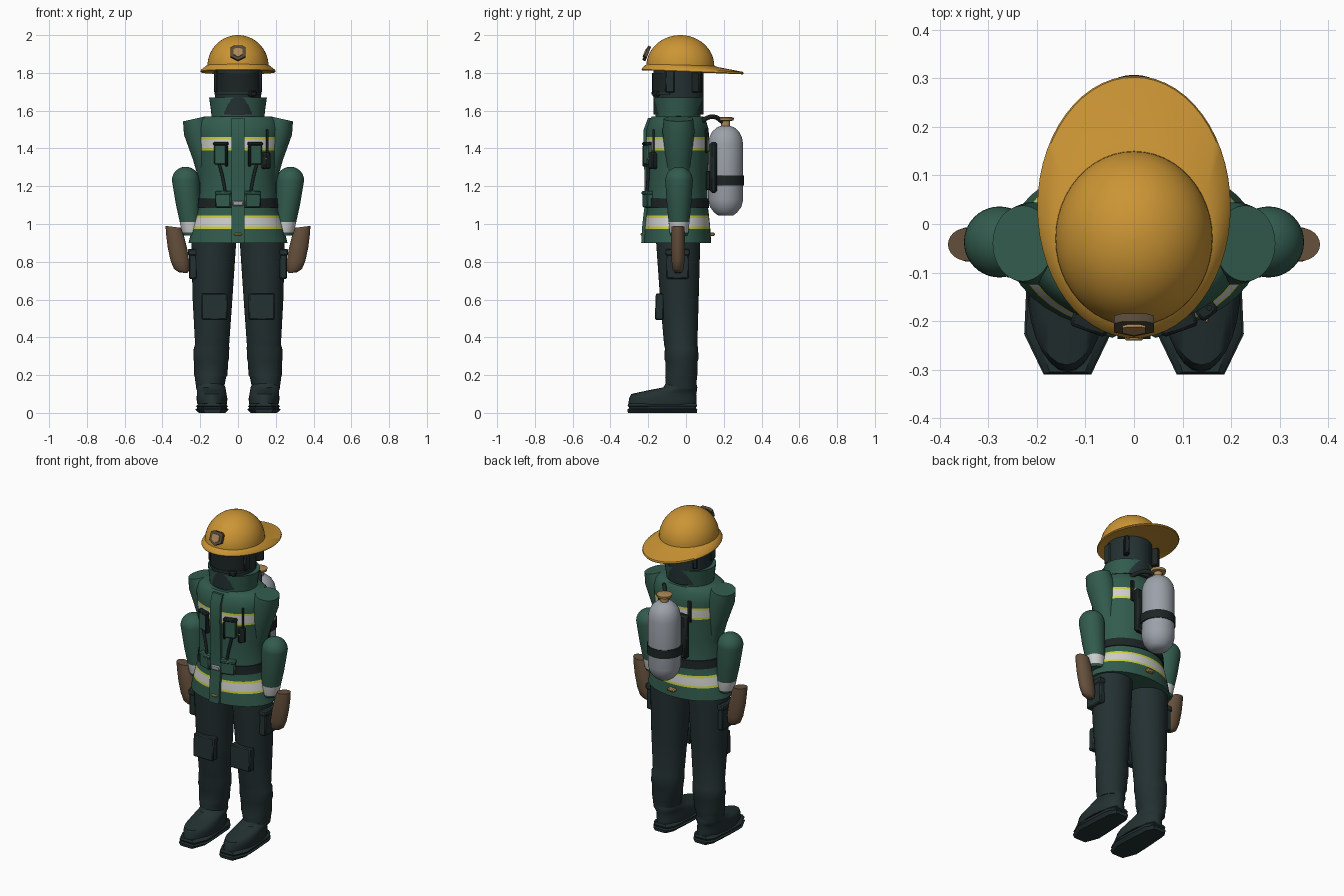
import bpy, bmesh
from math import sin, cos, pi, atan2, sqrt, radians
from mathutils import Vector, Matrix

cube = bpy.data.objects.get("Cube")
if cube:
    bpy.data.objects.remove(cube)


def colour(name, *rgb):
    m = bpy.data.materials.new(name)
    m.use_nodes = True
    m.diffuse_color = (*rgb, 1)
    m.node_tree.nodes["Principled BSDF"].inputs["Base Color"].default_value = (*rgb, 1)
    return m


green = colour("jacket green", .032, .105, .075)
dark = colour("trouser charcoal", .017, .03, .031)
gold = colour("helmet gold", .6, .3, .035)
brown = colour("glove brown", .13, .08, .045)
silver = colour("tank silver", .33, .36, .4)
white = colour("reflective white", .62, .62, .62)
yellow = colour("reflective yellow", .6, .65, .04)
black = colour("webbing black", .012, .018, .018)
tan = colour("brass tan", .42, .25, .09)
badge_brown = colour("badge brown", .09, .065, .04)


def finish(name, bm, mats, rule=None, angle=38):
    bmesh.ops.recalc_face_normals(bm, faces=bm.faces)
    for f in bm.faces:
        f.smooth = True
        if rule:
            f.material_index = rule(f.calc_center_median())
    me = bpy.data.meshes.new(name)
    bm.to_mesh(me)
    bm.free()
    for m in mats:
        me.materials.append(m)
    me.set_sharp_from_angle(angle=radians(angle))
    ob = bpy.data.objects.new(name, me)
    bpy.context.collection.objects.link(ob)
    return ob


def circle(n=40):
    return [(cos(2 * pi * i / n), sin(2 * pi * i / n)) for i in range(n)]


SQUARE = [(-1, -1), (1, -1), (1, 1), (-1, 1)]


def loft(name, rings, mat, outline=None, rule=None, extra=(), tilt=(0, 0), angle=38):
    """Skin rings (cx, cy, z, rx, ry); tilt slopes every ring."""
    outline = outline or circle()
    bm = bmesh.new()
    loops = []
    for cx, cy, z, rx, ry in rings:
        loops.append([bm.verts.new((cx + u * rx, cy + v * ry, z + tilt[0] * u * rx + tilt[1] * v * ry))
                      for u, v in outline])
    n = len(outline)
    for a, b in zip(loops, loops[1:]):
        for i in range(n):
            j = (i + 1) % n
            bm.faces.new((a[i], a[j], b[j], b[i]))
    bm.faces.new(loops[0])
    bm.faces.new(loops[-1])
    return finish(name, bm, [mat, *extra], rule, angle)


def box(name, loc, size, mat, yaw=0, pitch=0, roll=0, bevel=.006):
    bm = bmesh.new()
    bmesh.ops.create_cube(bm, size=1)
    bmesh.ops.scale(bm, vec=size, verts=bm.verts)
    bmesh.ops.bevel(bm, geom=bm.edges[:], offset=min(bevel, min(size) * .3), segments=1, affect='EDGES')
    turn = Matrix.Rotation(yaw, 4, 'Z') @ Matrix.Rotation(pitch, 4, 'X') @ Matrix.Rotation(roll, 4, 'Y')
    bmesh.ops.transform(bm, matrix=Matrix.Translation(loc) @ turn, verts=bm.verts)
    return finish(name, bm, [mat])


def tube(name, pts, r, mat):
    cu = bpy.data.curves.new(name, 'CURVE')
    cu.dimensions = '3D'
    cu.bevel_depth, cu.bevel_resolution, cu.use_fill_caps = r, 3, True
    sp = cu.splines.new('BEZIER')
    sp.bezier_points.add(len(pts) - 1)
    for p, co in zip(sp.bezier_points, pts):
        p.co = co
        p.handle_left_type = p.handle_right_type = 'AUTO'
    cu.materials.append(mat)
    ob = bpy.data.objects.new(name, cu)
    bpy.context.collection.objects.link(ob)


# Jacket: profile of (z, half width, half depth), split where the stripes fall
CY = -.045
PROFILE = [(.9, .262, .178), (1.0, .237, .172), (1.1, .205, .16), (1.25, .202, .16),
           (1.4, .213, .168), (1.5, .225, .165), (1.55, .21, .15), (1.57, .18, .135)]


def torso(z):
    for a, b in zip(PROFILE, PROFILE[1:]):
        if z <= b[0]:
            t = (z - a[0]) / (b[0] - a[0])
            return a[1] + t * (b[1] - a[1]), a[2] + t * (b[2] - a[2])
    return PROFILE[-1][1:]


STRIPES = [(.974, 1.044), (1.39, 1.46)]
EDGE = .012


def stripe_rule(c):
    for lo, hi in STRIPES:
        if lo < c.z < hi:
            return 1 if lo + EDGE < c.z < hi - EDGE else 2
    return 0


levels = {p[0] for p in PROFILE} - {1.0, 1.4}
for lo, hi in STRIPES:
    levels |= {lo, lo + EDGE, hi - EDGE, hi}
loft("jacket", [(0, CY, z, *torso(z)) for z in sorted(levels)], green,
     rule=stripe_rule, extra=(white, yellow), angle=50)
loft("belt", [(0, CY, z, torso(z)[0] + .006, torso(z)[1] + .006) for z in (1.085, 1.135)], black)
loft("collar", [(0, -.043, 1.55, .138, .117), (0, -.042, 1.6, .143, .122), (0, -.04, 1.67, .153, .131),
                (0, -.04, 1.665, .135, .118)], green)


def on_chest(x, z, out=0):
    """Point and yaw on the front of the jacket."""
    rx, ry = torso(z)
    y = sqrt(1 - (x / rx) ** 2)
    return Vector((x, CY - ry * y - out, z)), atan2(ry * x / rx, rx * y)


def chest_box(name, x, z, w, h, d, mat, out=0, roll=0):
    p, yaw = on_chest(x, z, out)
    return box(name, p, (w, d, h), mat, yaw, roll=roll)


# Front flap and its fasteners
loft("front_flap", [(0, CY - torso(z)[1], z, .034, .014) for z in (.9, 1.0, 1.1, 1.25, 1.4, 1.5, 1.56)],
     green, SQUARE)
chest_box("belt_buckle", 0, 1.11, .06, .03, .02, silver, .01)
chest_box("front_clasp", 0, .945, .04, .014, .02, tan, .01)
box("back_clasp", (0, .138, .945), (.05, .03, .018), tan)

# Harness on the chest
for s, side in ((1, "left"), (-1, "right")):
    chest_box(side + "_belt_pouch", s * .075, 1.13, .085, .085, .035, green, .008)
    chest_box(side + "_pouch_flap", s * .075, 1.165, .09, .022, .044, green, .008)
    chest_box(side + "_chest_pouch", s * .09, 1.37, .07, .11, .03, green, .006)
    chest_box(side + "_pouch_strap", s * .09, 1.425, .078, .02, .038, black, .006)
    chest_box(side + "_pouch_edge", s * .06, 1.36, .01, .11, .036, black, .008)
    tube(side + "_chest_strap", [on_chest(s * .1, 1.32, .012)[0], on_chest(s * .08, 1.24, .01)[0],
                                 on_chest(s * .065, 1.15, .012)[0]], .008, black)
    box(side + "_back_strap", (s * .1, .108, 1.44), (.025, .014, .13), black)
chest_box("radio", .148, 1.335, .042, .085, .035, black, .015)
chest_box("radio_light", .14, 1.345, .01, .01, .04, tan, .018)
p = on_chest(.155, 1.37, .015)[0]
tube("radio_antenna", [p, p + Vector((0, 0, .13))], .006, black)

# Arms, cuffs and gloves
for s, side in ((1, "left"), (-1, "right")):
    loft(side + "_upper_arm", [(s * .145, -.04, 1.2, .05, .058), (s * .175, -.04, 1.35, .062, .068),
                               (s * .208, -.04, 1.49, .078, .085), (s * .228, -.04, 1.557, .06, .078)][:3]
         + [(s * .229, -.04, 1.557, .062, .078)], green, tilt=(-s * .22, 0))
    ball = [(s * .277, -.037, 1.23 + .073 * sin(a), .073 * cos(a), .073 * cos(a))
            for a in [i * pi / 20 for i in range(10)]]
    arm = [(s * .245, -.037, .94, .045, .045), (s * .247, -.037, .955, .05, .05),
           (s * .253, -.037, 1.01, .055, .055), (s * .264, -.037, 1.1, .064, .064)]
    loft(side + "_forearm", arm + ball, green, extra=(white,),
         rule=lambda c: 1 if .955 < c.z < 1.01 else 0, angle=60)
    loft(side + "_glove", [(s * .292, -.042, .742, .022, .016), (s * .299, -.042, .757, .04, .028),
                           (s * .307, -.042, .8, .05, .034), (s * .32, -.042, .87, .052, .037),
                           (s * .335, -.042, .95, .047, .036), (s * .343, -.042, .985, .04, .034)],
         brown, circle(24), angle=50, tilt=(s * .12, 0))

# Legs, pockets and boots
boot = [(-.55, -1), (.55, -1), (1, -.55), (.95, 0), (.82, .75), (.5, 1), (-.5, 1), (-.82, .75), (-.95, 0), (-1, -.55)]
for s, side in ((1, "left"), (-1, "right")):
    loft(side + "_trouser_leg", [(s * cx, cy, z, rx, ry) for cx, cy, z, rx, ry in (
        (.148, -.026, .13, .073, .08), (.146, -.026, .19, .083, .084), (.144, -.024, .2, .088, .084),
        (.142, -.024, .27, .09, .085), (.142, -.024, .285, .094, .09), (.14, -.024, .345, .094, .088),
        (.137, -.028, .36, .09, .088), (.135, -.035, .6, .105, .102), (.128, -.042, .93, .12, .118))], dark)
    box(side + "_knee_patch", (s * .125, -.14, .562), (.137, .045, .14), dark, pitch=-.04)
    box(side + "_thigh_pocket", (s * .238, -.045, .785), (.045, .12, .15), dark)
    box(side + "_thigh_pocket_flap", (s * .24, -.045, .85), (.052, .13, .035), dark)
    loft(side + "_boot_sole", [(s * .137, -.125, 0, .07, .183), (s * .137, -.125, .018, .089, .185),
                               (s * .137, -.125, .024, .08, .178), (s * .137, -.125, .03, .08, .178),
                               (s * .137, -.125, .036, .085, .184), (s * .137, -.125, .05, .066, .18)],
         dark, boot)
    loft(side + "_boot", [(s * .137, -.125, .045, .078, .18), (s * .138, -.123, .075, .082, .179),
                          (s * .139, -.118, .1, .078, .172), (s * .141, -.075, .118, .077, .133),
                          (s * .144, -.03, .135, .077, .09), (s * .147, -.026, .16, .07, .08)], dark,
         circle(28), angle=50)

# Hooded head with breathing mask
loft("hood", [(0, -.04, z, .122, .132) for z in (1.58, 1.84)], dark)
arc = [radians(a) for a in range(-160, -19, 10)]
band = [(cos(a), sin(a)) for a in arc] + [(.94 * cos(a), .94 * sin(a)) for a in reversed(arc)]
loft("visor", [(0, -.04, z, .128, .139) for z in (1.7, 1.8)], black, band)
loft("mask_lower_rim", [(0, -.04, z, .133, .142) for z in (1.685, 1.7)], dark, band)
for s, side in ((1, "left"), (-1, "right")):
    box(side + "_mask_frame", (s * .118, -.085, 1.755), (.02, .05, .12), dark)
    box(side + "_mask_strap", (s * .1, .055, 1.75), (.03, .06, .11), black, yaw=-s * .6)
box("mask_valve", (.075, -.158, 1.69), (.04, .03, .03), black, yaw=.5)

# Helmet
loft("helmet_dome", [(0, -.03, 1.835 + .165 * sin(a), .162 * cos(a), .18 * cos(a))
                     for a in [i * pi / 2 / 14 for i in range(14)] + [pi / 2 * .995]], gold, circle(48))
loft("helmet_brim", [(0, -.03, 1.848, .15, .166), (0, -.02, 1.838, .168, .19), (0, .035, 1.816, .196, .267),
                     (0, .035, 1.808, .199, .27), (0, .035, 1.803, .196, .267), (0, -.03, 1.826, .13, .15)],
     gold, circle(56), tilt=(0, -.04), angle=50)
shield = [(-1, -.45), (0, -1), (1, -.45), (1, .75), (.6, 1), (-.6, 1), (-1, .75)]
for name, size, depth, y, mat in (("badge", .041, .018, 0, badge_brown), ("badge_inset", .024, .006, -.011, tan)):
    plate = loft(name, [(0, 0, z, size, size) for z in (-depth / 2, depth / 2)], mat, shield)
    lean = Matrix.Translation((0, -.208, 1.903)) @ Matrix.Rotation(radians(-22), 4, 'X')
    plate.matrix_world = lean @ Matrix.Translation((0, y, 0)) @ Matrix.Rotation(pi / 2, 4, 'X')

# Air tank on its back plate
TY = .21
tank = ((1.045, .04), (1.06, .06), (1.09, .083), (1.13, .093), (1.42, .093), (1.46, .086), (1.49, .07),
        (1.512, .045), (1.52, .022))
loft("air_tank", [(0, TY, z, r, r) for z, r in tank], silver)
loft("tank_band", [(0, TY - .005, z, .1, .102) for z in (1.205, 1.257)], black)
valve = ((1.51, .024), (1.545, .024), (1.548, .042), (1.562, .044), (1.566, .03))
loft("tank_valve", [(0, TY, z, r, r) for z, r in valve], tan)
box("back_plate", (0, .145, 1.3), (.23, .04, .27), black, bevel=.012)
box("plate_mount", (0, .12, 1.23), (.16, .03, .1), black)
tube("air_hose", [(0, .2, 1.535), (.04, .15, 1.567), (.08, .1, 1.555), (.11, .05, 1.51)], .012, black)
